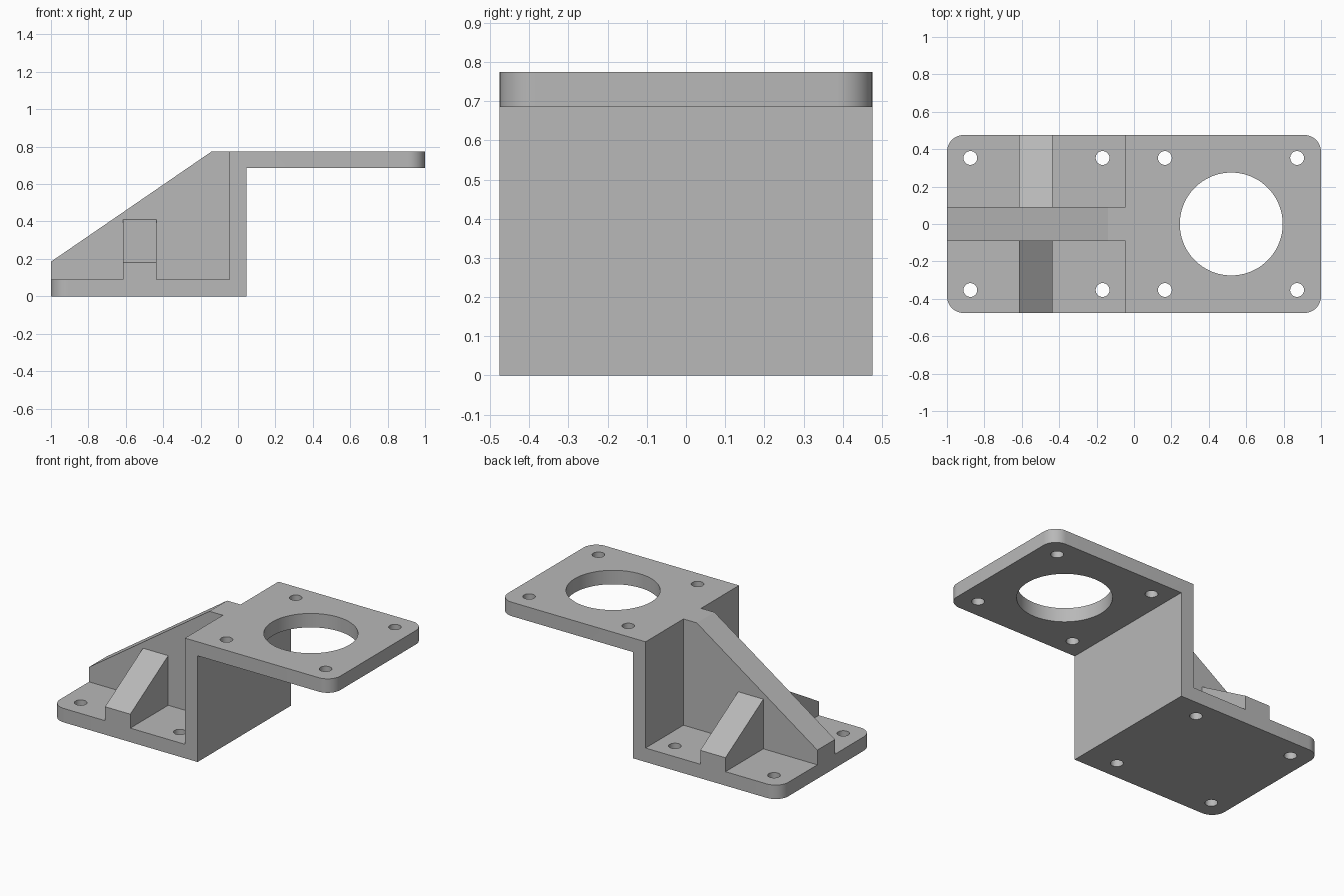
import bpy
import bmesh
from mathutils import Vector

HALF_W = 0.476      # half width of the plates
T = 0.09            # plate and wall thickness
H = 0.775           # overall height
WALL = 0.045        # half thickness of the wall

cube = bpy.data.objects.get("Cube")
if cube:
    bpy.data.objects.remove(cube, do_unlink=True)

grey = bpy.data.materials.new("light grey")
grey.use_nodes = True
colour = (0.48, 0.48, 0.48, 1)
grey.diffuse_color = colour
grey.node_tree.nodes["Principled BSDF"].inputs["Base Color"].default_value = colour


def prism(name, points, depth, round_corners=0):
    """Extrude a 3D outline by a vector; optionally round the outer upright edges."""
    bm = bmesh.new()
    face = bm.faces.new([bm.verts.new(p) for p in points])
    ext = bmesh.ops.extrude_face_region(bm, geom=[face])
    moved = [v for v in ext["geom"] if isinstance(v, bmesh.types.BMVert)]
    bmesh.ops.translate(bm, verts=moved, vec=Vector(depth))
    if round_corners:
        edges = [e for e in bm.edges
                 if all(abs(v.co.x) > 0.99 for v in e.verts)
                 and abs(e.verts[0].co.y - e.verts[1].co.y) < 0.001]
        bmesh.ops.bevel(bm, geom=edges, offset=round_corners, segments=10,
                        profile=0.5, affect='EDGES')
    bmesh.ops.recalc_face_normals(bm, faces=bm.faces)
    mesh = bpy.data.meshes.new(name)
    bm.to_mesh(mesh)
    bm.free()
    mesh.materials.append(grey)
    obj = bpy.data.objects.new(name, mesh)
    bpy.context.collection.objects.link(obj)
    return obj


def drill(x, y, z, radius, sides):
    bpy.ops.mesh.primitive_cylinder_add(vertices=sides, radius=radius,
                                        depth=0.3, location=(x, y, z))
    obj = bpy.context.object
    obj.name = "hole_cutter"
    obj.hide_render = True
    obj.data.materials.append(grey)
    return obj


def combine(target, other, operation):
    """Apply a boolean and discard the operand."""
    bpy.ops.object.select_all(action='DESELECT')
    bpy.context.view_layer.objects.active = target
    target.select_set(True)
    mod = target.modifiers.new("join", 'BOOLEAN')
    mod.operation = operation
    mod.solver = 'EXACT'
    mod.object = other
    bpy.ops.object.modifier_apply(modifier=mod.name)
    bpy.data.objects.remove(other, do_unlink=True)


# Stepped bracket: lower plate, wall and upper plate in one profile
step = [(-1, 0), (WALL, 0), (WALL, H - T), (1, H - T),
        (1, H), (-WALL, H), (-WALL, T), (-1, T)]
bracket = prism("bracket", [(x, -HALF_W, z) for x, z in step],
                (0, 2 * HALF_W, 0), round_corners=0.09)

# Long sloping rib up to the wall
slope = [(-1, 0), (0, 0), (0, H), (-0.14, H), (-1, 0.185)]
main_rib = prism("main_rib", [(x, -T, z) for x, z in slope], (0, 2 * T, 0))

# Side ribs on both sides of the long rib
gable = [(-HALF_W, 0), (HALF_W, 0), (HALF_W, 0.18),
         (T, 0.41), (-T, 0.41), (-HALF_W, 0.18)]
side_ribs = prism("side_ribs", [(-0.615, y, z) for y, z in gable], (0.18, 0, 0))

for rib in (main_rib, side_ribs):
    combine(bracket, rib, 'UNION')

# Bolt holes in both plates and the large opening in the upper plate
for z, columns in ((T / 2, (-0.875, -0.168)), (H - T / 2, (0.165, 0.872))):
    for x in columns:
        for y in (-0.353, 0.353):
            combine(bracket, drill(x, y, z, 0.037, 32), 'DIFFERENCE')
combine(bracket, drill(0.52, 0, H - T / 2, 0.275, 96), 'DIFFERENCE')

bpy.ops.object.select_all(action='DESELECT')
bracket.select_set(True)
bpy.context.view_layer.objects.active = bracket
bpy.ops.object.shade_smooth_by_angle(angle=0.5)
